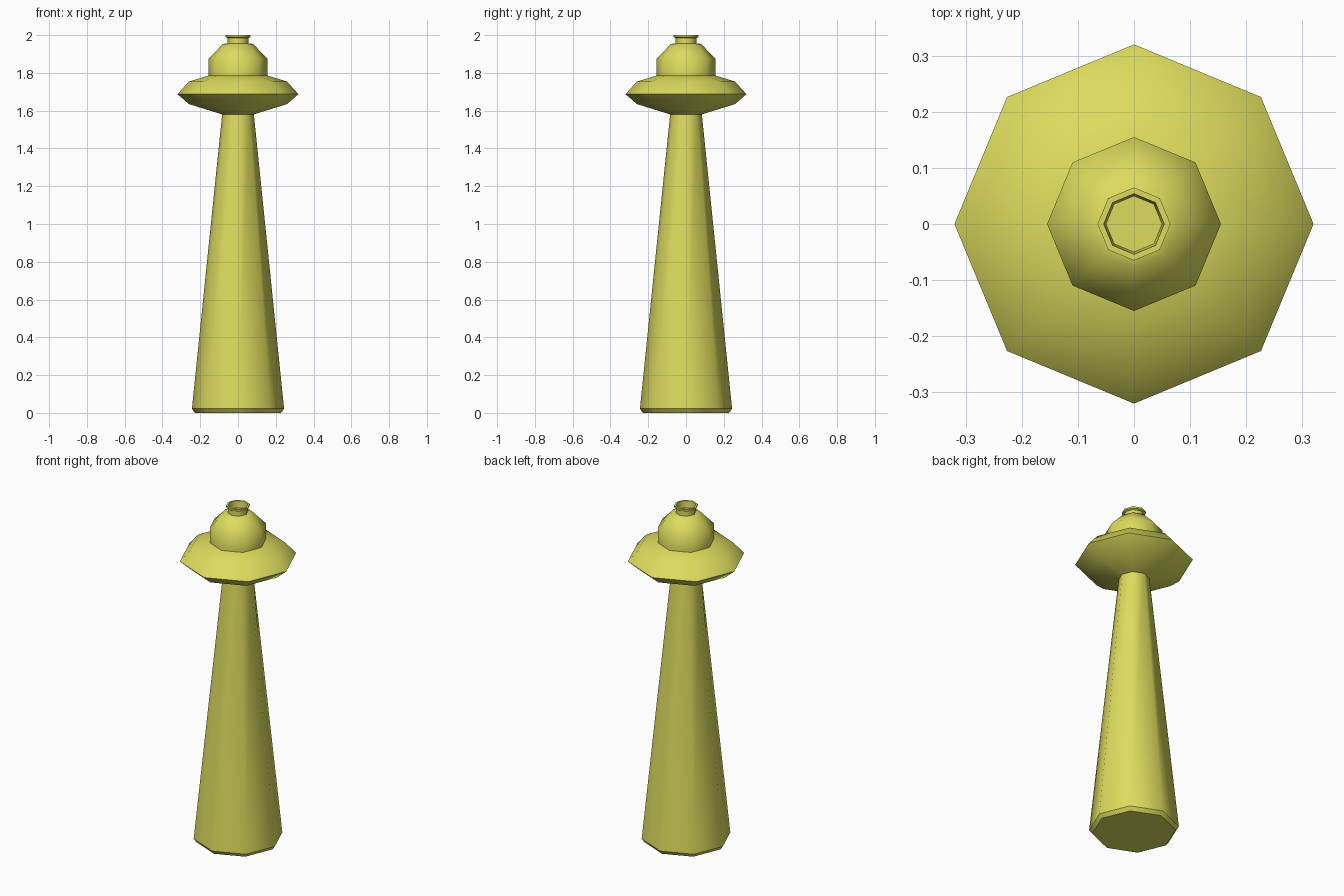
import bpy, bmesh, math

if "Cube" in bpy.data.objects:
    bpy.data.objects.remove(bpy.data.objects["Cube"], do_unlink=True)

SIDES = 8

yellow = bpy.data.materials.new("mustard yellow")
yellow.use_nodes = True
yellow.diffuse_color = (0.72, 0.71, 0.11, 1)
yellow.node_tree.nodes["Principled BSDF"].inputs["Base Color"].default_value = (0.72, 0.71, 0.11, 1)


def lathe(name, profile, cap_bottom=False, cap_top=False, angle=50):
    """Spin (radius, height) points, listed bottom to top, into an eight-sided part."""
    bm = bmesh.new()
    rings = []
    for r, z in profile:
        turns = [math.tau * i / SIDES for i in range(SIDES)]
        rings.append([bm.verts.new((r * math.cos(t), r * math.sin(t), z)) for t in turns])
    for low, high in zip(rings, rings[1:]):
        for i in range(SIDES):
            j = (i + 1) % SIDES
            bm.faces.new((low[i], low[j], high[j], high[i]))
    if cap_bottom:
        bm.faces.new(rings[0][::-1])
    if cap_top:
        bm.faces.new(rings[-1])
    mesh = bpy.data.meshes.new(name)
    bm.to_mesh(mesh)
    bm.free()
    mesh.materials.append(yellow)
    obj = bpy.data.objects.new(name, mesh)
    bpy.context.collection.objects.link(obj)
    bpy.ops.object.select_all(action="DESELECT")
    obj.select_set(True)
    bpy.context.view_layer.objects.active = obj
    bpy.ops.object.shade_smooth_by_angle(angle=math.radians(angle))
    return obj


# Bevelled foot and tapering column
lathe("base_bevel", [(0.228, 0), (0.244, 0.022)], cap_bottom=True)
lathe("column", [(0.244, 0.022), (0.083, 1.59)])

# Saucer-shaped deck with a sharp rim
lathe("saucer", [(0.083, 1.58), (0.26, 1.635), (0.32, 1.687), (0.26, 1.754), (0.155, 1.786)])

# Domed cabin
lathe("dome", [(0.155, 1.786), (0.155, 1.876), (0.08, 1.953), (0.054, 1.957)])

# Open neck with a lipped rim and a recessed floor
lathe("neck", [(0.055, 1.955), (0.055, 1.985), (0.065, 1.99), (0.065, 2.0),
               (0.054, 2.0), (0.05, 1.96)], cap_top=True)
